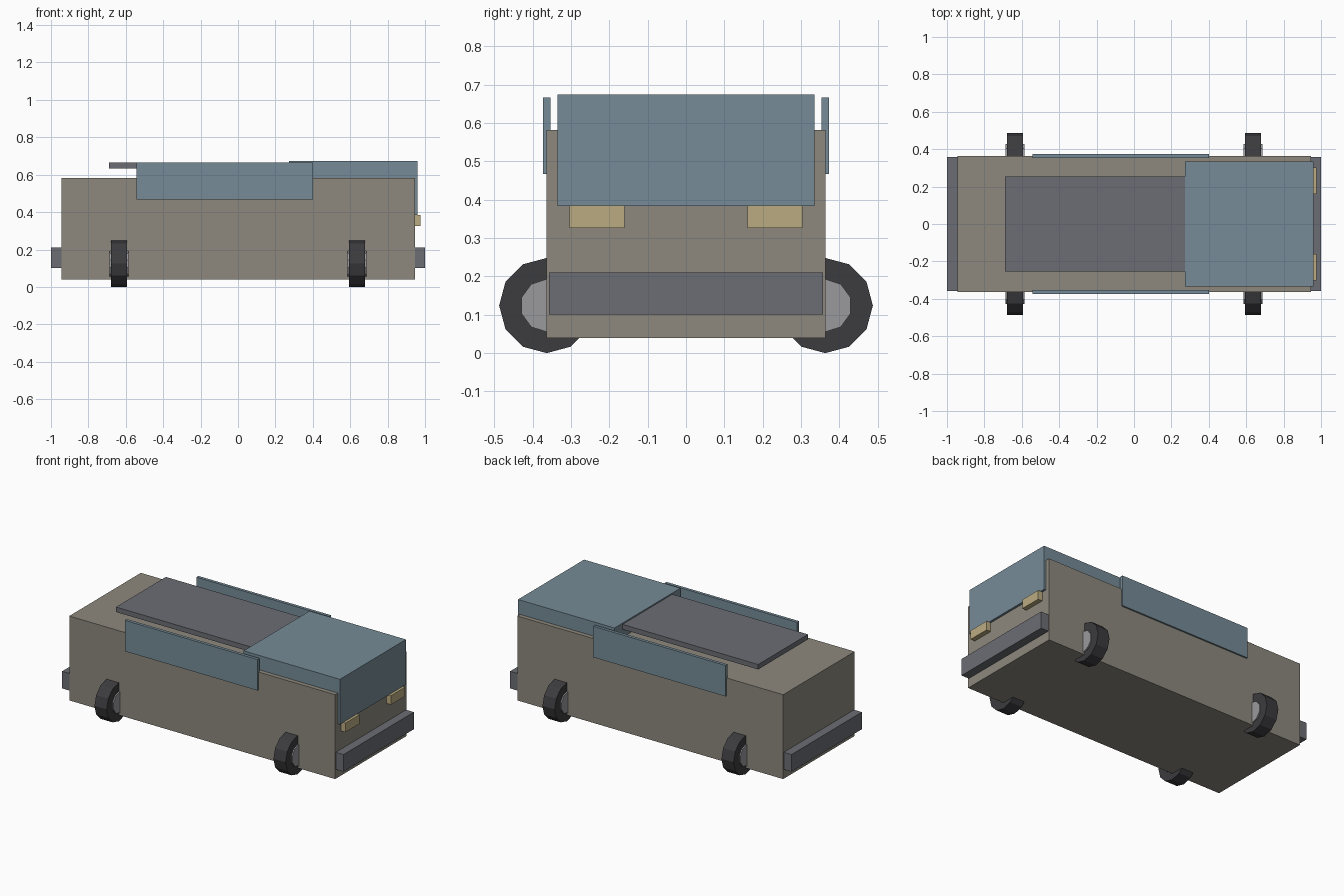
import bpy, math

if "Cube" in bpy.data.objects:
    bpy.data.objects.remove(bpy.data.objects["Cube"])


def material(name, rgb):
    m = bpy.data.materials.new(name)
    m.diffuse_color = (*rgb, 1)
    m.use_nodes = True
    m.node_tree.nodes["Principled BSDF"].inputs["Base Color"].default_value = m.diffuse_color
    return m


PAINT = material("body_paint", (0.27, 0.25, 0.21))
GLASS = material("blue_glass", (0.18, 0.26, 0.31))
TRIM = material("dark_trim", (0.15, 0.155, 0.175))
RUBBER = material("rubber", (0.045, 0.045, 0.05))
METAL = material("hub_metal", (0.32, 0.32, 0.34))
LAMP = material("lamp", (0.50, 0.41, 0.22))


def box(name, x, y, z, mat):
    """Box from (min, max) ranges on each axis."""
    ranges = (x, y, z)
    bpy.ops.mesh.primitive_cube_add(size=1, location=[(a + b) / 2 for a, b in ranges])
    o = bpy.context.object
    o.name = name
    o.scale = [b - a for a, b in ranges]
    bpy.ops.object.transform_apply(location=False, rotation=False, scale=True)
    o.data.materials.append(mat)
    return o


def disc(name, sides, radius, width, loc, mat):
    """Flat-sided cylinder with its axis along x and a corner at the top."""
    bpy.ops.mesh.primitive_cylinder_add(vertices=sides, radius=radius, depth=width, location=loc)
    o = bpy.context.object
    o.name = name
    # Top corner: local +y is turned to +z, local z to x
    o.rotation_euler = (math.pi / 2, 0, math.pi / 2)
    bpy.ops.object.transform_apply(location=False, rotation=True, scale=False)
    o.data.materials.append(mat)
    return o


# Main body, windscreen block and raised roof panel
box("body", (-0.945, 0.945), (-0.363, 0.363), (0.04, 0.582), PAINT)
box("windscreen_block", (0.274, 0.959), (-0.335, 0.335), (0.384, 0.674), GLASS)
box("roof_panel", (-0.69, 0.30), (-0.253, 0.253), (0.634, 0.666), TRIM)

# Bumpers at both ends
box("front_bumper", (0.93, 1.0), (-0.357, 0.357), (0.10, 0.21), TRIM)
box("rear_bumper", (-1.0, -0.93), (-0.357, 0.357), (0.10, 0.21), TRIM)

for side, s in (("right", -1), ("left", 1)):
    # Side windows and headlights
    box(side + "_side_window", (-0.543, 0.4), sorted((s * 0.353, s * 0.373)), (0.467, 0.666), GLASS)
    box(side + "_headlight", (0.935, 0.976), sorted((s * 0.16, s * 0.303)), (0.326, 0.385), LAMP)
    # Wheels
    for end, x in (("front", 0.636), ("rear", -0.636)):
        loc = (x, s * 0.363, 0.124)
        disc(f"{end}_{side}_tyre", 12, 0.124, 0.086, loc, RUBBER)
        disc(f"{end}_{side}_hub", 10, 0.069, 0.102, loc, METAL)
